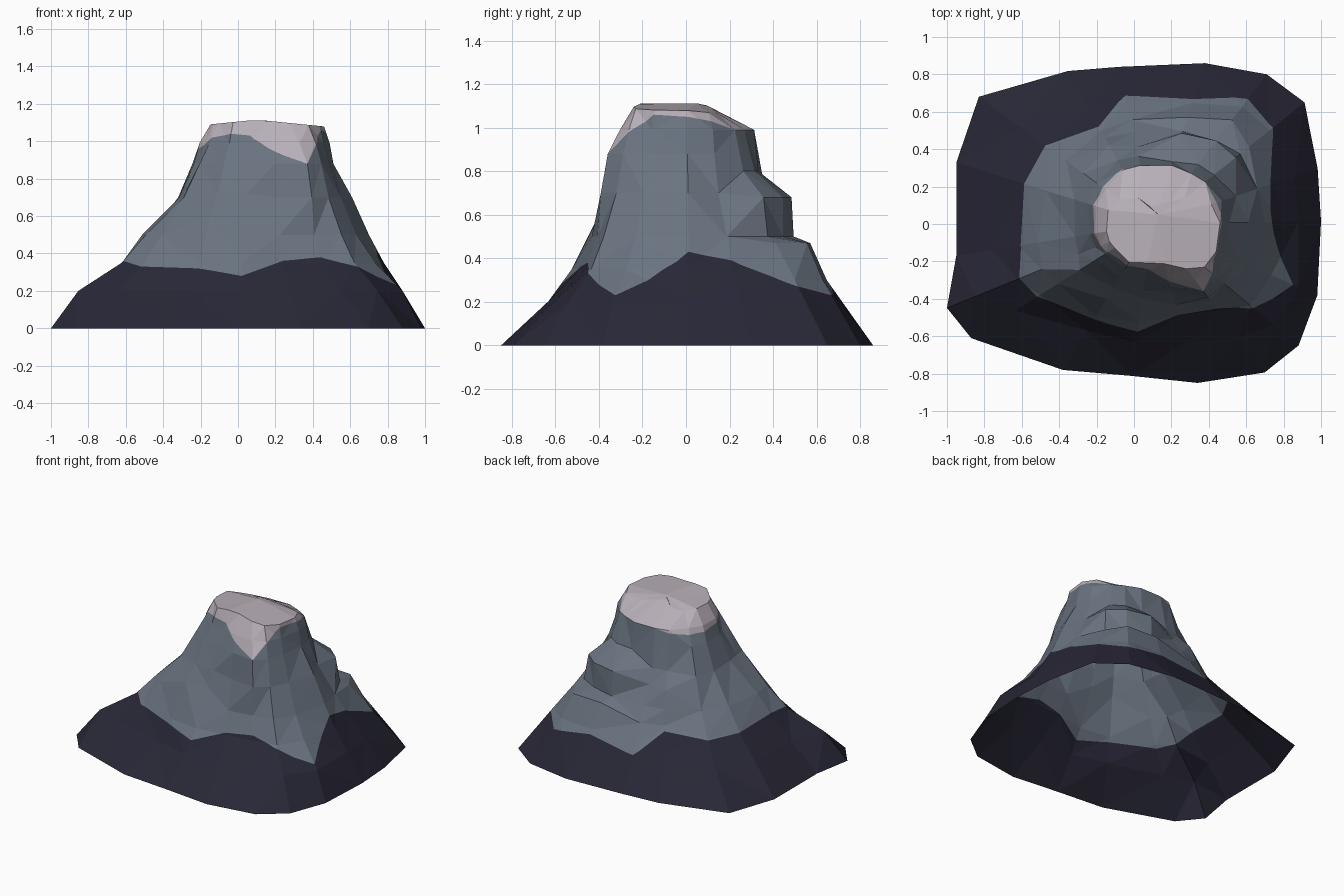
import bpy, bmesh, math

if "Cube" in bpy.data.objects:
    bpy.data.objects.remove(bpy.data.objects["Cube"])

CX, CY = 0.10, 0.0            # mountain axis
# compass directions of the ridges, counter-clockwise from +x (degrees)
ANG = [1, 18.5, 38.7, 52.7, 72, 102, 119, 143.8, 162.6,
       189.2, 202.2, 212.2, 238.4, 262, 285.8, 307, 320.2, 336.6]
N = len(ANG)
SLOPE_Z = [0, .20, .35, .50, .70, .88, .99]      # plain slopes
LEDGE_Z = [0, .30, .47, .50, .68, .80, .99]      # stepped ledges at the back
BUTTRESS_Z = [0, .25, .40, .50, .62, .72, .99]   # sloping back buttress
NOTCH_Z = [0, .20, .35, .60, .72, .88, .99]      # shallow notch in the front
HEIGHTS = {2: LEDGE_Z, 3: LEDGE_Z, 4: LEDGE_Z, 5: BUTTRESS_Z, 6: BUTTRESS_Z,
           12: NOTCH_Z, 13: NOTCH_Z}

# one profile of radii per direction, foot to summit rim
RADII = [
    (.90, .78, .68, .60, .51, .41, .39, .36),
    (.93, .80, .69, .59, .47, .41, .39, .33),
    (1.04, .80, .66, .60, .57, .42, .36, .22),
    (1.006, .79, .70, .56, .56, .40, .34, .15),
    (.904, .68, .60, .52, .51, .35, .33, .11),
    (.859, .68, .57, .50, .42, .37, .32, .10),
    (.935, .70, .57, .53, .48, .39, .33, .16),
    (1.152, .87, .70, .57, .46, .37, .31, .22),
    (1.10, .89, .72, .60, .44, .36, .32, .25),
    (1.064, .87, .73, .62, .42, .34, .31, .25),
    (1.188, 1.03, .78, .64, .43, .33, .30, .25),
    (1.146, .87, .71, .60, .46, .36, .30, .24),
    (.916, .67, .58, .47, .40, .33, .28, .24),
    (.82, .64, .53, .40, .36, .30, .255, .21),
    (.883, .66, .51, .45, .38, .35, .30, .22),
    (.994, .76, .58, .51, .49, .45, .38, .30),
    (1.015, .84, .68, .59, .50, .45, .41, .36),
    (.959, .85, .69, .58, .49, .42, .39, .37),
]
# heights of the colour borders in each direction
FOOT_LINE = [.43, .39, .27, .23, .27, .22, .37, .34, .35,
             .37, .36, .33, .32, .28, .36, .38, .33, .23]
SNOW_LINE = [1.05, 1.03, .99, .99, .99, .99, .97, .95, .95,
             .96, .98, 1.02, 1.04, 1.03, .95, .88, .98, 1.06]


def above(line, co):
    """Height of a point above a border line, interpolated by direction."""
    a = (math.degrees(math.atan2(co.y - CY, co.x - CX)) - ANG[0]) % 360 + ANG[0]
    for k in range(N):
        a0 = ANG[k]
        a1 = ANG[k + 1] if k + 1 < N else ANG[0] + 360
        if a <= a1:
            t = (a - a0) / (a1 - a0)
            return co.z - (line[k] * (1 - t) + line[(k + 1) % N] * t)
    return co.z - line[0]


def cut_along(bm, line):
    """Cut the faces along a border line so colours meet at real edges."""
    val = {v: above(line, v.co) for v in bm.verts}
    new = []
    for e in list(bm.edges):
        a, b = e.verts
        fa, fb = val[a], val[b]
        if fa * fb < 0 and min(abs(fa), abs(fb)) > 1e-4:
            new.append(bmesh.utils.edge_split(e, a, fa / (fa - fb))[1])
    touching = [v for v in val if abs(val[v]) <= 1e-4]
    bmesh.ops.connect_verts(bm, verts=new + touching)


def material(name, rgb):
    m = bpy.data.materials.new(name)
    m.diffuse_color = (*rgb, 1)
    m.use_nodes = True
    m.node_tree.nodes["Principled BSDF"].inputs["Base Color"].default_value = m.diffuse_color
    return m


# loft the rocky shell, open underneath
bm = bmesh.new()
cols = []
for k in range(N):
    c, s = math.cos(math.radians(ANG[k])), math.sin(math.radians(ANG[k]))
    zs = HEIGHTS.get(k, SLOPE_Z)
    col = []
    for i, r in enumerate(RADII[k]):
        # the summit rim falls away to both sides and to the back
        z = zs[i] if i < 7 else 1.115 - 0.1 * abs(r * c) - 0.4 * max(0, r * s - 0.07)
        col.append(bm.verts.new((CX + r * c, CY + r * s, z)))
    cols.append(col)
peak = bm.verts.new((0.13, 0.05, 1.112))
for k in range(N):
    a, b = cols[k], cols[(k + 1) % N]
    for i in range(7):
        bm.faces.new((a[i], b[i], b[i + 1], a[i + 1]))
    bm.faces.new((a[7], b[7], peak))
bmesh.ops.triangulate(bm, faces=bm.faces[:])

# dark foot, grey cliffs, pale summit
cut_along(bm, FOOT_LINE)
cut_along(bm, SNOW_LINE)
for f in bm.faces:
    c = f.calc_center_median()
    f.material_index = 2 if above(SNOW_LINE, c) > 0 else 1 if above(FOOT_LINE, c) > 0 else 0
    f.smooth = False

mesh = bpy.data.meshes.new("mountain")
bm.to_mesh(mesh)
bm.free()
for name, rgb in (("dark foot rock", (.021, .020, .037)),
                  ("grey cliff rock", (.142, .172, .215)),
                  ("pale summit", (.48, .43, .48))):
    mesh.materials.append(material(name, rgb))
bpy.context.collection.objects.link(bpy.data.objects.new("mountain", mesh))
